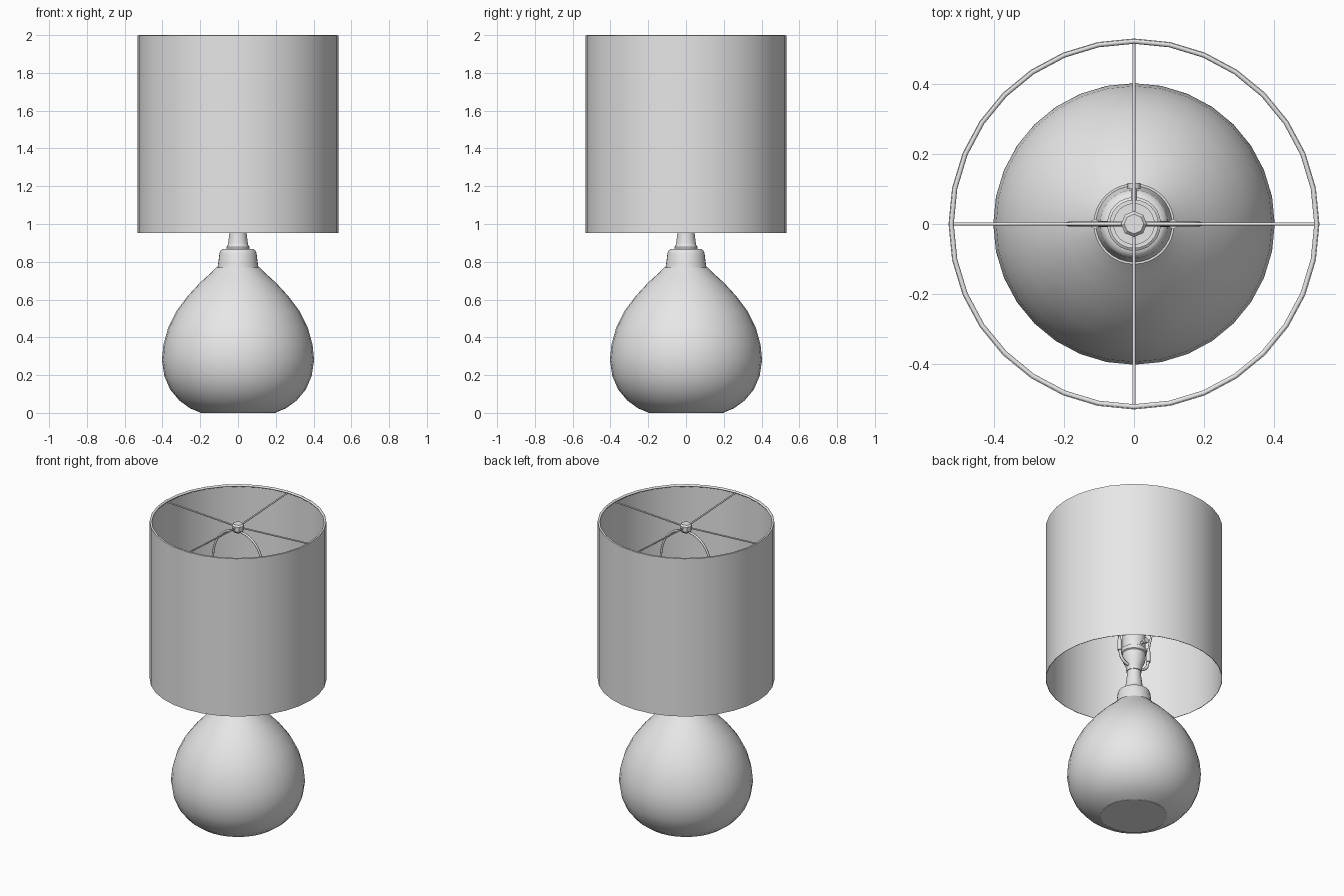
import bpy, bmesh, math
from mathutils import Vector

if "Cube" in bpy.data.objects:
    bpy.data.objects.remove(bpy.data.objects["Cube"])

grey = bpy.data.materials.new("plain_grey")
grey.diffuse_color = (0.8, 0.8, 0.8, 1)
grey.use_nodes = True
grey.node_tree.nodes["Principled BSDF"].inputs["Base Color"].default_value = grey.diffuse_color


def finish(name, bm, angle=40):
    bmesh.ops.recalc_face_normals(bm, faces=bm.faces)
    me = bpy.data.meshes.new(name)
    bm.to_mesh(me)
    bm.free()
    ob = bpy.data.objects.new(name, me)
    me.materials.append(grey)
    bpy.context.collection.objects.link(ob)
    bpy.ops.object.select_all(action='DESELECT')
    ob.select_set(True)
    bpy.context.view_layer.objects.active = ob
    bpy.ops.object.shade_smooth_by_angle(angle=math.radians(angle))
    return ob


def lathe(name, profile, segs=32, angle=40):
    """Spin (radius, z) points round the z axis."""
    bm = bmesh.new()
    verts = [bm.verts.new((r, 0, z)) for r, z in profile]
    edges = [bm.edges.new(p) for p in zip(verts, verts[1:])]
    bmesh.ops.spin(bm, geom=verts + edges, cent=(0, 0, 0), axis=(0, 0, 1),
                   angle=math.tau, steps=segs)
    bmesh.ops.remove_doubles(bm, verts=bm.verts, dist=1e-5)
    return finish(name, bm, angle)


def tube(name, points, radius, up, sides=8, closed=False):
    """Sweep a round section along a flat path; up is the path plane's normal."""
    bm = bmesh.new()
    pts, up = [Vector(p) for p in points], Vector(up)
    n, rings = len(pts), []
    for i, p in enumerate(pts):
        a = pts[(i - 1) % n] if closed or i else p
        b = pts[(i + 1) % n] if closed or i < n - 1 else p
        side = (b - a).normalized().cross(up)
        rings.append([bm.verts.new(p + radius * (math.cos(t) * side + math.sin(t) * up))
                      for t in (math.tau * k / sides for k in range(sides))])
    for i in range(n if closed else n - 1):
        r, s = rings[i], rings[(i + 1) % n]
        for k in range(sides):
            j = (k + 1) % sides
            bm.faces.new((r[k], r[j], s[j], s[k]))
    if not closed:
        bm.faces.new(rings[0])
        bm.faces.new(rings[-1])
    return finish(name, bm, 50)


def smooth_path(pts, steps=4):
    """Catmull-Rom points through pts."""
    q = [Vector(p) for p in [pts[0]] + pts + [pts[-1]]]
    out = []
    for a, b, c, d in zip(q, q[1:], q[2:], q[3:]):
        for k in range(steps):
            t = k / steps
            out.append(0.5 * (2 * b + (c - a) * t + (2 * a - 5 * b + 4 * c - d) * t * t
                              + (3 * b - a - 3 * c + d) * t ** 3))
    return out + [q[-1]]


# Round body, with a flat foot
body = [(0.2, 0.002), (0.255, 0.025), (0.31, 0.065), (0.36, 0.125), (0.39, 0.195),
        (0.403, 0.28), (0.395, 0.36), (0.37, 0.45), (0.325, 0.54), (0.265, 0.62),
        (0.2, 0.69), (0.15, 0.735), (0.115, 0.77)]
lathe("body", [(0, 0), (0.2, 0)] + body + [(0, 0.77)])

# Collar on the neck
lathe("collar", [(0.11, 0.765), (0.105, 0.79), (0.098, 0.845), (0.092, 0.86),
                 (0.078, 0.868), (0, 0.868)])

# Stem with a small foot ring
lathe("stem", [(0.062, 0.866), (0.062, 0.878), (0.055, 0.884), (0.052, 0.9), (0.043, 0.97),
               (0.041, 1.01), (0, 1.01)], 24)

# Bulb socket, open at the top
lathe("socket", [(0, 1.0), (0.046, 1.0), (0.048, 1.03), (0.068, 1.075), (0.07, 1.12),
                 (0.077, 1.125), (0.077, 1.15), (0.07, 1.155), (0.07, 1.31),
                 (0.058, 1.31), (0.058, 1.18), (0, 1.18)], 24)

# Switch key at the back of the socket
tube("switch_stem", [(0, 0.06, 1.17), (0, 0.1, 1.17)], 0.009, (1, 0, 0))
tube("switch_key", [(0, 0.1, 1.17), (0, 0.118, 1.17)], 0.018, (1, 0, 0))

# Wire harp with its saddle and sleeves
half = [(0.112, 0, 1.1), (0.115, 0, 1.2), (0.15, 0, 1.36), (0.183, 0, 1.55),
        (0.185, 0, 1.72), (0.155, 0, 1.84), (0.09, 0, 1.91)]
mirror = [(-x, y, z) for x, y, z in reversed(half)]
tube("harp", smooth_path(half + [(0, 0, 1.935)] + mirror), 0.007, (0, 1, 0))
tube("saddle", smooth_path([(-0.112, 0, 1.13), (-0.1, 0, 1.07), (-0.05, 0, 1.035),
                            (0.05, 0, 1.035), (0.1, 0, 1.07), (0.112, 0, 1.13)]),
     0.009, (0, 1, 0))
for side, x in (("left", -0.112), ("right", 0.112)):
    tube("harp_sleeve_" + side, [(x, 0, 1.11), (x, 0, 1.18)], 0.014, (0, 1, 0))

# Finial holding the shade
lathe("finial", [(0, 1.93), (0.025, 1.93), (0.037, 1.945), (0.037, 1.975),
                 (0.028, 1.985), (0, 1.985)], 8, 30)

# Cross wires dipping to the finial
for name, d, up in (("cross_wire_x", (1, 0), (0, 1, 0)), ("cross_wire_y", (0, 1), (1, 0, 0))):
    tube(name, [(d[0] * r, d[1] * r, z) for r, z in
                ((-0.523, 1.99), (0, 1.962), (0.523, 1.99))], 0.005, up)

# Drum shade and its top rim wire
lathe("shade", [(0.531, 0.952), (0.531, 1.998), (0.528, 1.998), (0.528, 0.952), (0.531, 0.952)], 32)
ring = [(0.5235 * math.cos(math.tau * k / 32), 0.5235 * math.sin(math.tau * k / 32), 1.9925)
        for k in range(32)]
tube("shade_rim", ring, 0.0075, (0, 0, 1), closed=True)
